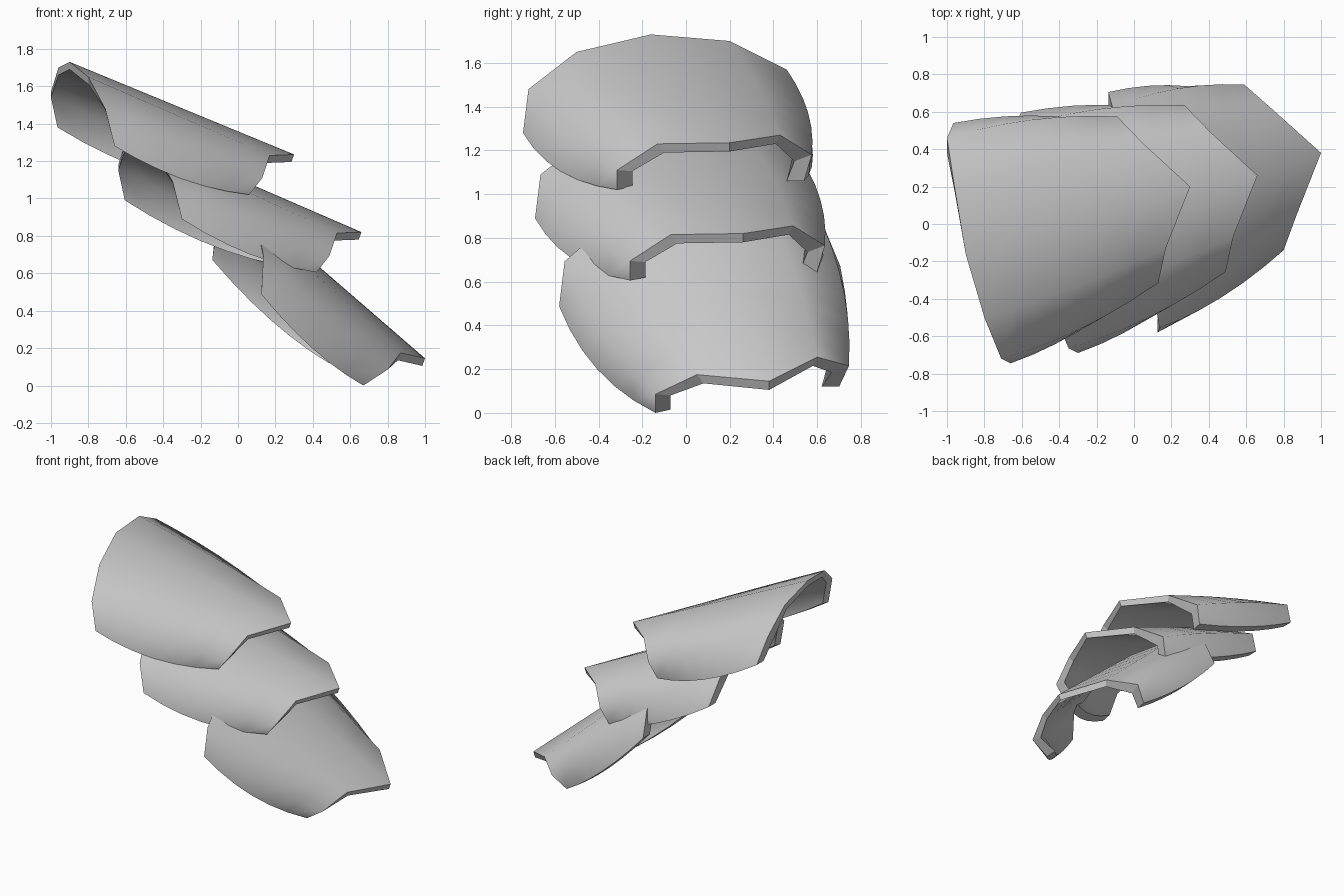
import bpy, bmesh, math
from mathutils import Vector, Matrix

if "Cube" in bpy.data.objects:
    bpy.data.objects.remove(bpy.data.objects["Cube"])

ROWS = 6
# upper rim of a plate, from near side over the crown to the far side
UPPER = [Vector(p) for p in (
    (-.66, -.745, 1.28), (-.71, -.72, 1.48), (-.80, -.50, 1.65), (-.90, -.16, 1.73),
    (-.96, .20, 1.70), (-1.0, .46, 1.57), (-.965, .54, 1.38))]
# lower rims with the stepped, pointed outline
LOWER_TOP = [Vector(p) for p in (
    (.06, -.315, 1.02), (.13, -.315, 1.11), (.17, -.13, 1.23), (.30, .20, 1.235),
    (.05, .43, 1.27), (-.09, .575, 1.18), (-.14, .54, 1.06))]
LOWER_END = [Vector(p) for p in (
    (.67, -.14, 0), (.80, -.14, .085), (.87, .05, .175), (1.0, .38, .145),
    (.755, .60, .255), (.59, .745, .215), (.50, .70, .12))]
# per-column sideways bulge and inward wall thickness (y, z)
BULGE = [(-.045, -.045), (-.045, -.02), (-.02, 0), (0, 0), (.02, 0), (.04, 0), (.04, -.045)]
WALL = [(.07, .015), (.07, -.005), (.03, -.04), (0, -.04), (-.02, -.04), (-.08, -.03), (-.08, 0)]


def plate(name, upper, lower):
    """Curved shell lofted between two rims, closed with a wall thickness."""
    bm = bmesh.new()
    layers = []
    for inner in (0, 1):
        grid = []
        for r in range(ROWS + 1):
            t = r / ROWS
            k = 4 * t * (1 - t)
            row = []
            for a, b, (by, bz), (wy, wz) in zip(upper, lower, BULGE, WALL):
                p = a.lerp(b, t) + Vector((0, by * k, bz * k))
                p += Vector((-.015 * t, wy, wz)) * inner
                row.append(bm.verts.new(p))
            grid.append(row)
        layers.append(grid)
        for r in range(ROWS):
            for c in range(6):
                bm.faces.new((grid[r][c], grid[r][c + 1], grid[r + 1][c + 1], grid[r + 1][c]))
    out, inn = layers
    # rim strips joining the outer and inner skins
    for r in (0, ROWS):
        for c in range(6):
            bm.faces.new((out[r][c], out[r][c + 1], inn[r][c + 1], inn[r][c]))
    for c in (0, 6):
        for r in range(ROWS):
            bm.faces.new((out[r][c], out[r + 1][c], inn[r + 1][c], inn[r][c]))
    bmesh.ops.recalc_face_normals(bm, faces=bm.faces)
    # keep the rims crisp
    skins = {v: i for i, g in enumerate(layers) for row in g for v in row}
    for f in bm.faces:
        f.smooth = True
    for e in bm.edges:
        rim = [len({skins[v] for v in f.verts}) > 1 for f in e.link_faces]
        e.smooth = not any(rim)
    me = bpy.data.meshes.new(name)
    bm.to_mesh(me)
    bm.free()
    ob = bpy.data.objects.new(name, me)
    bpy.context.collection.objects.link(ob)


# top plate, then a copy stepped down, then the steeper end plate
plate("upper_plate", UPPER, LOWER_TOP)

step = Vector((.36, .055, -.39))
step_low = Vector((.36, .06, -.415))
plate("middle_plate", [p + step for p in UPPER], [p + step_low for p in LOWER_TOP])

tilt = Matrix.Rotation(math.radians(17), 3, 'Y')
hinge = Vector((.125, -.58, .487))
plate("lower_plate", [hinge + tilt @ (p - UPPER[0]) for p in UPPER], LOWER_END)
